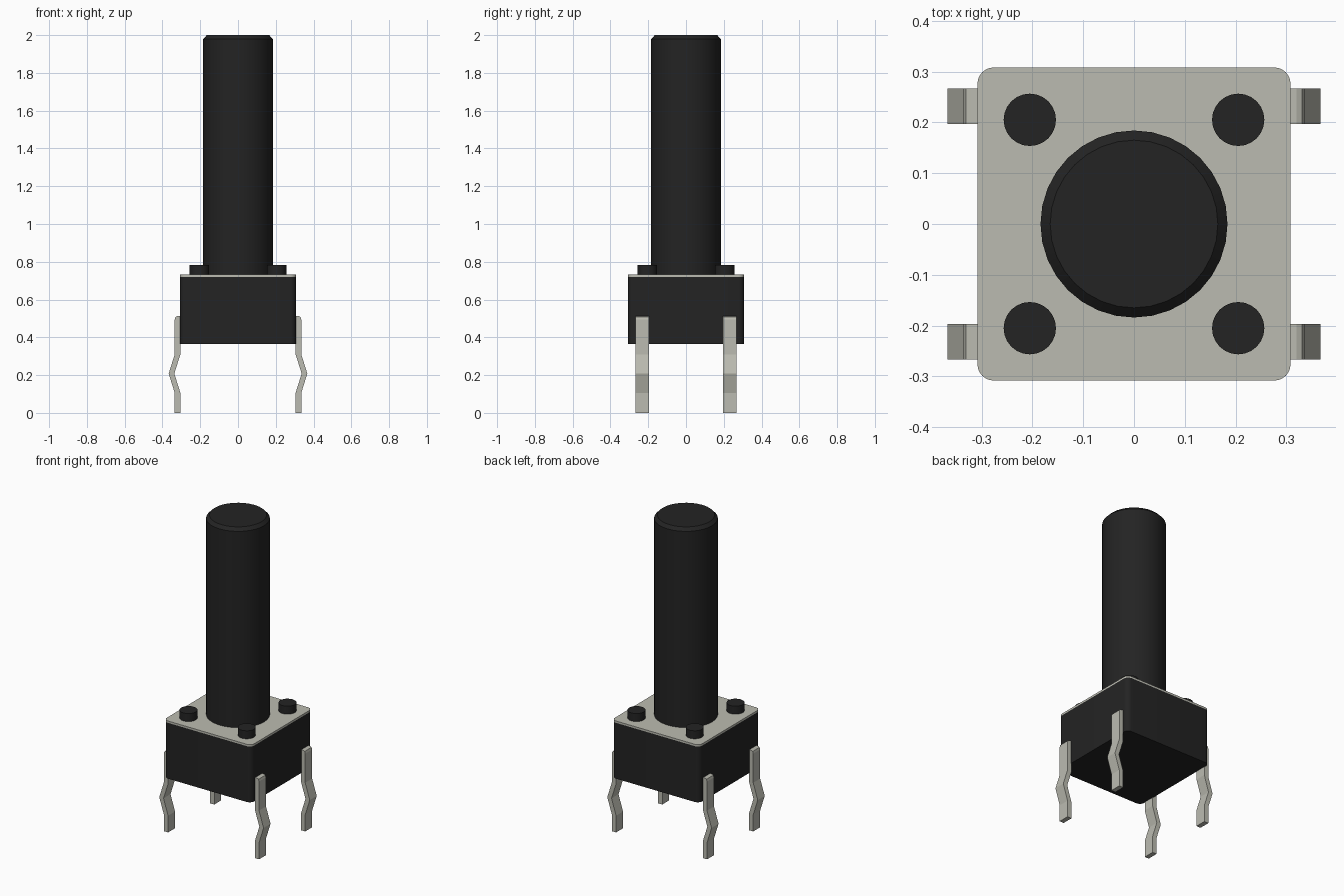
import bpy
import bmesh
from math import pi, sin, cos, radians
from mathutils import Vector

cube = bpy.data.objects.get("Cube")
if cube:
    bpy.data.objects.remove(cube, do_unlink=True)


def make_material(name, color):
    mat = bpy.data.materials.new(name)
    mat.use_nodes = True
    mat.diffuse_color = (*color, 1)
    mat.node_tree.nodes["Principled BSDF"].inputs["Base Color"].default_value = (*color, 1)
    return mat


black = make_material("black plastic", (0.017, 0.017, 0.017))
metal = make_material("pale metal", (0.5, 0.5, 0.44))


def extrude(name, outline, offset, mat, smooth=True):
    """Closed prism from a flat outline of 3D points moved along offset."""
    bm = bmesh.new()
    face = bm.faces.new([bm.verts.new(p) for p in outline])
    result = bmesh.ops.extrude_face_region(bm, geom=[face], use_keep_orig=True)
    top = [v for v in result["geom"] if isinstance(v, bmesh.types.BMVert)]
    bmesh.ops.translate(bm, verts=top, vec=Vector(offset))
    bmesh.ops.recalc_face_normals(bm, faces=bm.faces)
    mesh = bpy.data.meshes.new(name)
    bm.to_mesh(mesh)
    bm.free()
    mesh.materials.append(mat)
    obj = bpy.data.objects.new(name, mesh)
    bpy.context.collection.objects.link(obj)
    if smooth:
        bpy.ops.object.select_all(action="DESELECT")
        obj.select_set(True)
        bpy.context.view_layer.objects.active = obj
        bpy.ops.object.shade_smooth_by_angle(angle=radians(30))
    return obj


def circle(x, y, z, r, sides):
    return [(x + r * cos(2 * pi * i / sides), y + r * sin(2 * pi * i / sides), z)
            for i in range(sides)]


def rounded_square(half, r, z, steps=6):
    pts = []
    for quarter, (sx, sy) in enumerate([(1, 1), (-1, 1), (-1, -1), (1, -1)]):
        for i in range(steps + 1):
            a = pi / 2 * (quarter + i / steps)
            pts.append((sx * (half - r) + r * cos(a), sy * (half - r) + r * sin(a), z))
    return pts


# Housing and its metal cover plate
HALF, BASE, COVER, TOP = 0.308, 0.365, 0.72, 0.732
extrude("housing", rounded_square(HALF, 0.032, BASE), (0, 0, COVER - BASE), black)
extrude("cover_plate", rounded_square(HALF, 0.032, COVER), (0, 0, TOP - COVER), metal)

# Tall plunger with a chamfered top rim
plunger = extrude("plunger", circle(0, 0, COVER, 0.184, 32), (0, 0, 2 - COVER), black)
for v in plunger.data.vertices:
    if v.co.z > 1.9:
        v.co.z = 1.98
bm = bmesh.new()
bm.from_mesh(plunger.data)
cap = max(bm.faces, key=lambda f: f.calc_center_median().z)
bmesh.ops.inset_region(bm, faces=[cap], thickness=0.019, depth=0.02)
bm.to_mesh(plunger.data)
bm.free()
bpy.ops.object.shade_smooth_by_angle(angle=radians(30))

# Four rivet studs and four kinked legs
IN, OUT, KINK = 0.305, 0.335, 0.032
leg_profile = [(IN, 0.513), (OUT - 0.015, 0.513), (OUT - 0.004, 0.508), (OUT, 0.495),
               (OUT, 0.31), (OUT + KINK, 0.208), (OUT, 0.106), (OUT, 0),
               (IN, 0), (IN, 0.106), (IN + KINK, 0.208), (IN, 0.31)]
for sx, side in ((1, "left"), (-1, "right")):
    for sy, end in ((-1, "front"), (1, "back")):
        extrude(f"stud_{end}_{side}", circle(sx * 0.205, sy * 0.205, COVER, 0.0515, 24),
                (0, 0, 0.783 - COVER), black)
        extrude(f"leg_{end}_{side}", [(sx * x, sy * 0.197, z) for x, z in leg_profile],
                (0, sy * 0.07, 0), metal, smooth=False)
